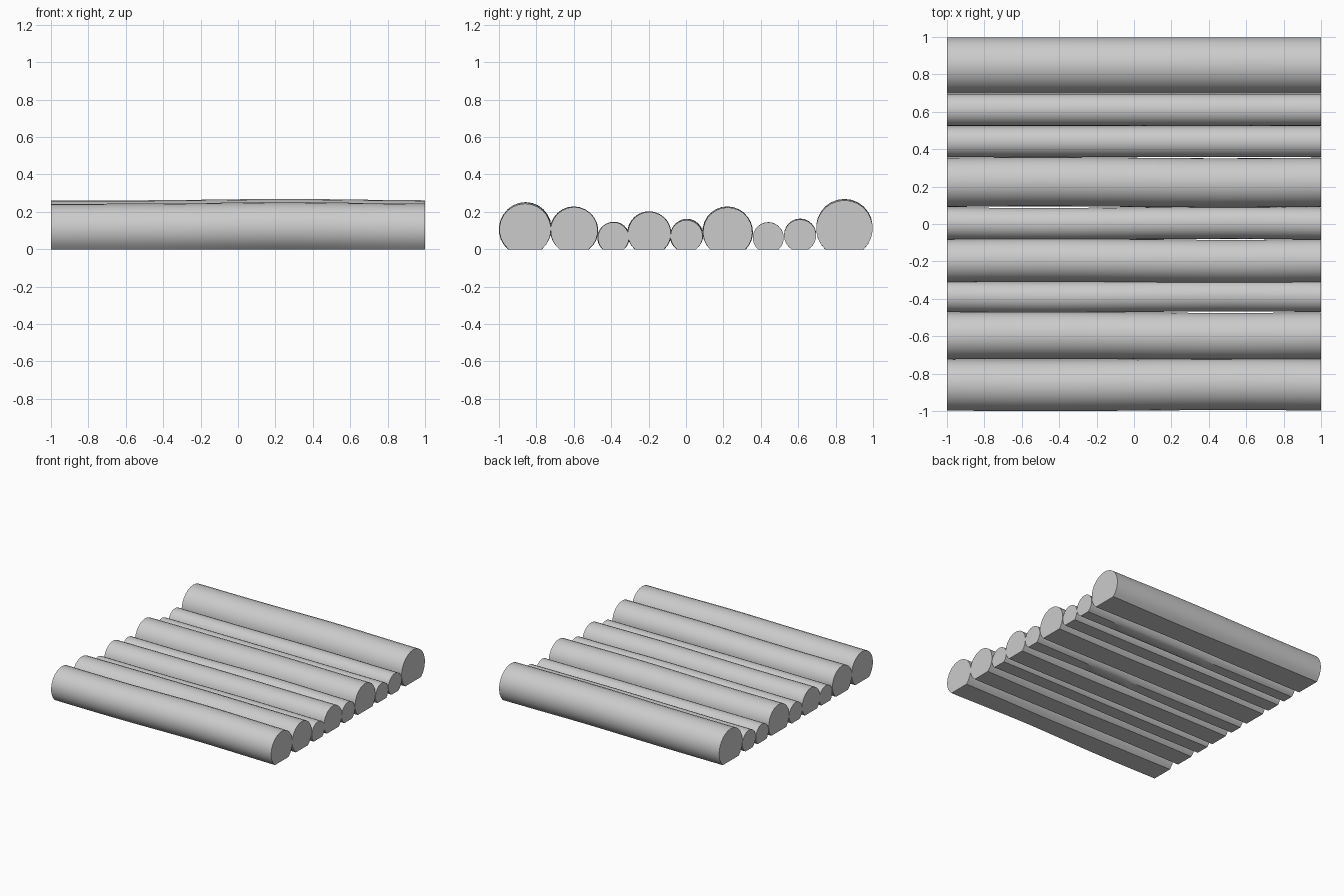
import bpy, bmesh, math

if "Cube" in bpy.data.objects:
    bpy.data.objects.remove(bpy.data.objects["Cube"])

SEGS, STATIONS = 20, 16

# centre y, radius, top height at ends, gentle bow along the length
LOGS = [
    (-0.860, 0.138, 0.243, 0.009),
    (-0.598, 0.126, 0.225, 0.004),
    (-0.388, 0.083, 0.144, 0.003),
    (-0.196, 0.115, 0.199, 0.004),
    (0.003, 0.086, 0.155, 0.008),
    (0.223, 0.132, 0.223, 0.006),
    (0.440, 0.083, 0.144, 0.001),
    (0.610, 0.086, 0.159, 0.005),
    (0.847, 0.151, 0.261, 0.008),
]


def make_log(index, cy, r, top, bow):
    bm = bmesh.new()
    rings = []
    for s in range(STATIONS + 1):
        x = -1 + 2 * s / STATIONS
        # slight lift past the middle and a tiny sideways wander
        cz = top - r + bow * math.exp(-((x - 0.25) / 0.5) ** 2)
        y0 = cy + 0.003 * math.sin(math.pi * x) * (-1) ** index * (index < 6)
        a = math.asin(cz / r)
        ring = []
        for k in range(SEGS + 1):
            t = -a + (math.pi + 2 * a) * k / SEGS
            z = max(0, cz + r * math.sin(t))
            ring.append(bm.verts.new((x, y0 + r * math.cos(t), z)))
        rings.append(ring)
    # bark and flat sawn underside
    n = SEGS + 1
    for p, q in zip(rings, rings[1:]):
        for k in range(n):
            j = (k + 1) % n
            bm.faces.new((p[k], p[j], q[j], q[k]))
    # cut ends
    bm.faces.new(rings[0])
    bm.faces.new(rings[-1])
    bmesh.ops.recalc_face_normals(bm, faces=bm.faces)
    mesh = bpy.data.meshes.new(f"log_{index + 1}")
    bm.to_mesh(mesh)
    bm.free()
    ob = bpy.data.objects.new(f"log_{index + 1}", mesh)
    bpy.context.collection.objects.link(ob)
    bpy.ops.object.select_all(action='DESELECT')
    ob.select_set(True)
    bpy.context.view_layer.objects.active = ob
    bpy.ops.object.shade_smooth_by_angle(angle=math.radians(35))


for i, spec in enumerate(LOGS):
    make_log(i, *spec)
